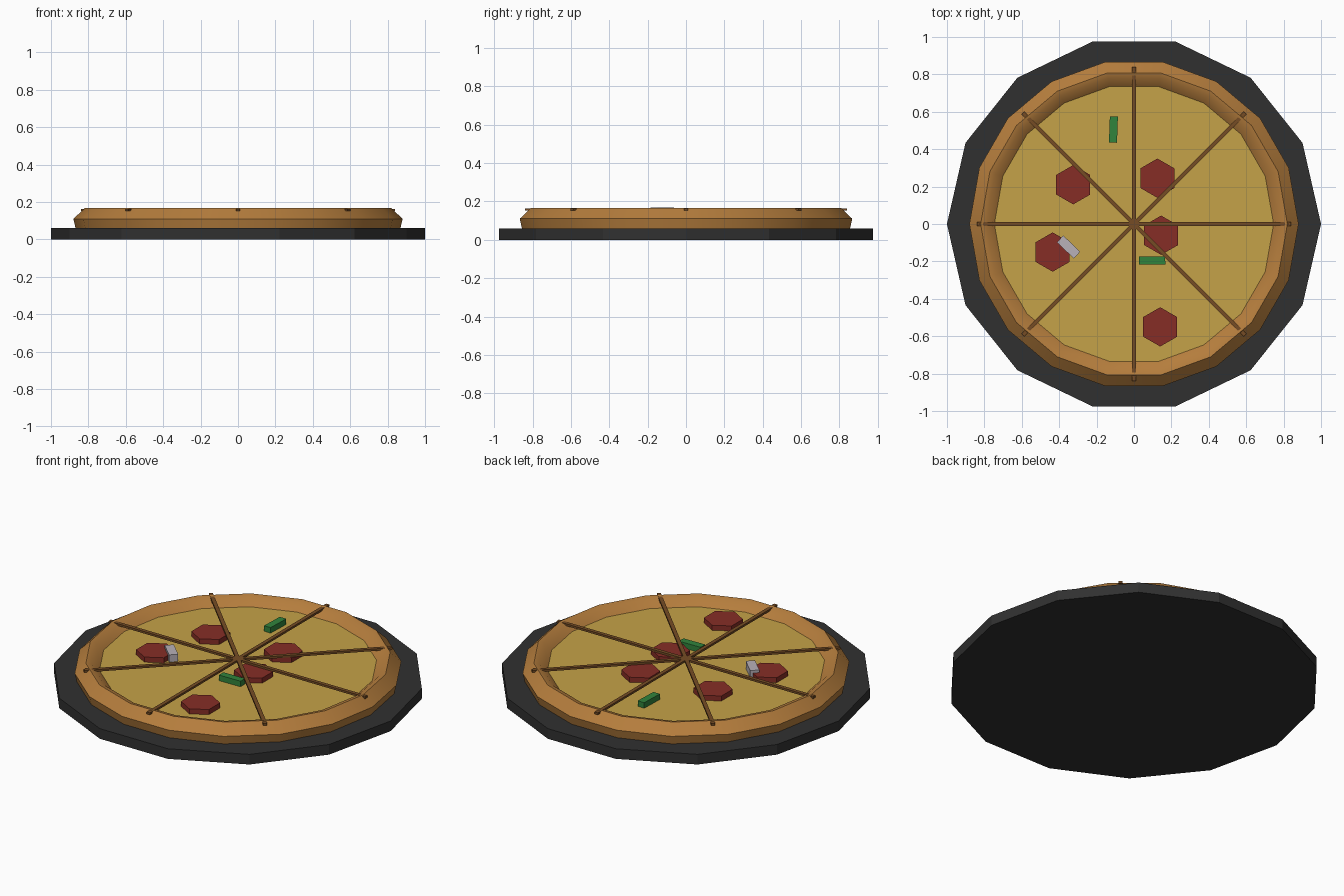
import bpy, bmesh
from math import radians, pi, cos, sin
from mathutils import Matrix

cube = bpy.data.objects.get("Cube")
if cube:
    bpy.data.objects.remove(cube, do_unlink=True)


def material(name, rgb):
    m = bpy.data.materials.new(name)
    m.use_nodes = True
    m.diffuse_color = (*rgb, 1)
    m.node_tree.nodes["Principled BSDF"].inputs["Base Color"].default_value = (*rgb, 1)
    return m


PAN = material("dark iron", (0.03, 0.03, 0.03))
CRUST = material("baked crust", (0.46, 0.205, 0.046))
CHEESE = material("melted cheese", (0.56, 0.365, 0.065))
SAUSAGE = material("red sausage", (0.24, 0.027, 0.019))
CUT = material("dark cut line", (0.18, 0.073, 0.018))
PEPPER = material("green pepper", (0.03, 0.23, 0.045))
MUSHROOM = material("pale mushroom", (0.48, 0.44, 0.48))


def finish(name, bm, mat):
    bmesh.ops.recalc_face_normals(bm, faces=bm.faces)
    mesh = bpy.data.meshes.new(name)
    bm.to_mesh(mesh)
    bm.free()
    mesh.materials.append(mat)
    obj = bpy.data.objects.new(name, mesh)
    bpy.context.collection.objects.link(obj)
    return obj


def prism(name, mat, sides, radius, low, high, x=0, y=0, turn=0):
    bm = bmesh.new()
    place = Matrix.Translation((x, y, (low + high) / 2)) @ Matrix.Rotation(radians(turn), 4, "Z")
    bmesh.ops.create_cone(bm, cap_ends=True, segments=sides, radius1=radius,
                          radius2=radius, depth=high - low, matrix=place)
    return finish(name, bm, mat)


def block(name, mat, length, width, low, high, x=0, y=0, turn=0):
    bm = bmesh.new()
    place = (Matrix.Translation((x, y, (low + high) / 2)) @ Matrix.Rotation(radians(turn), 4, "Z")
             @ Matrix.Diagonal((length, width, high - low, 1)))
    bmesh.ops.create_cube(bm, size=1, matrix=place)
    return finish(name, bm, mat)


def ring(name, mat, profile, sides):
    # Sweep a closed (radius, height) profile around the z axis
    bm = bmesh.new()
    loops = []
    for i in range(sides):
        a = 2 * pi * i / sides
        loops.append([bm.verts.new((r * cos(a), r * sin(a), z)) for r, z in profile])
    n = len(profile)
    for i in range(sides):
        here, after = loops[i], loops[(i + 1) % sides]
        for j in range(n):
            k = (j + 1) % n
            bm.faces.new((here[j], after[j], after[k], here[k]))
    return finish(name, bm, mat)


# Solid pan and cheese layer; a vertex of each polygon points along +x
prism("pan", PAN, 14, 1.0, 0, 0.06, turn=90)
prism("cheese", CHEESE, 18, 0.78, 0.05, 0.122, turn=90)

# Raised crust rim
crust = ring("crust", CRUST, [(0.865, 0.045), (0.88, 0.11), (0.82, 0.167),
                              (0.79, 0.16), (0.742, 0.118), (0.77, 0.045)], 18)
bpy.ops.object.select_all(action="DESELECT")
crust.select_set(True)
bpy.context.view_layer.objects.active = crust
bpy.ops.object.shade_smooth_by_angle(angle=radians(40))

# Four bars across the middle mark eight slices
for i in range(4):
    block(f"slice_line_{i + 1}", CUT, 1.68, 0.022, 0.152, 0.164, turn=45 * i)

# Sausage slices
spots = [(-0.325, 0.21), (0.125, 0.245), (0.145, -0.06), (-0.435, -0.15), (0.14, -0.55)]
for i, (x, y) in enumerate(spots):
    prism(f"sausage_slice_{i + 1}", SAUSAGE, 6, 0.105, 0.115, 0.152, x, y)

# Vegetable strips
block("pepper_strip_back", PEPPER, 0.14, 0.043, 0.115, 0.155, -0.11, 0.505, 88)
block("pepper_strip_front", PEPPER, 0.14, 0.043, 0.115, 0.155, 0.097, -0.195, 1)
block("mushroom_strip", MUSHROOM, 0.125, 0.05, 0.125, 0.168, -0.35, -0.123, -44)
